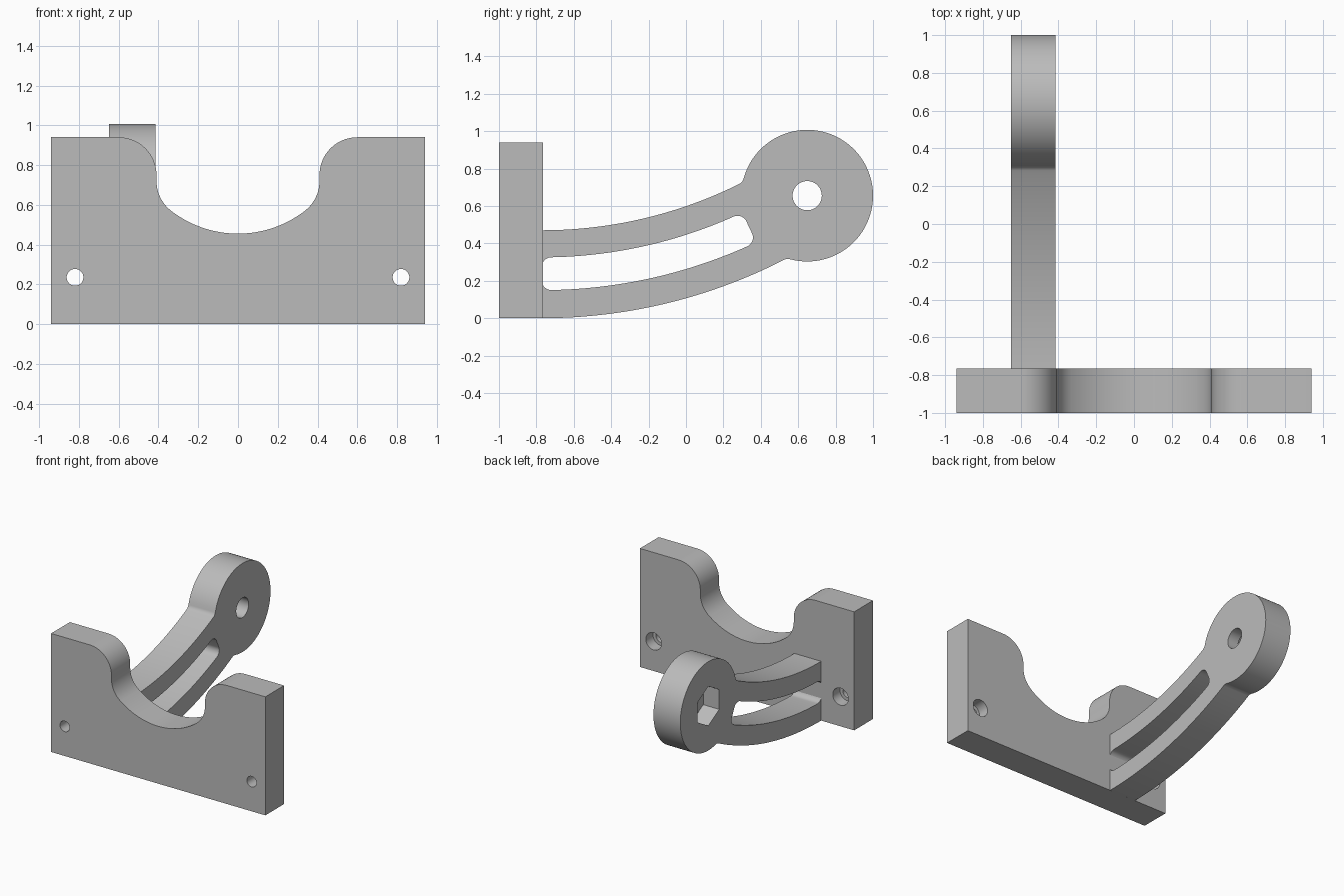
import bpy, bmesh, math
from mathutils import Vector
from mathutils.geometry import intersect_sphere_sphere_2d

if "Cube" in bpy.data.objects:
    bpy.data.objects.remove(bpy.data.objects["Cube"])

grey = bpy.data.materials.new("plain grey")
grey.use_nodes = True
colour = (0.5, 0.5, 0.5, 1)
grey.diffuse_color = colour
grey.node_tree.nodes["Principled BSDF"].inputs["Base Color"].default_value = colour


def arc(centre, r, a0, a1, n=16):
    """Points on a circular arc, angles in radians."""
    steps = [a0 + (a1 - a0) * i / n for i in range(n + 1)]
    return [Vector((centre[0] + r * math.cos(a), centre[1] + r * math.sin(a))) for a in steps]


def circle(centre, r, n=48, turn=0.0):
    return arc(centre, r, turn, turn + math.tau, n)[:-1]


def angle(centre, p):
    return math.atan2(p[1] - centre[1], p[0] - centre[0])


def prism(name, points, axis, start, end):
    """Extrude a profile along x (profile in y, z) or along y (profile in x, z)."""
    clean = [p for i, p in enumerate(points) if (p - points[i - 1]).length > 1e-5]
    place = (lambda p, d: (d, p[0], p[1])) if axis == "x" else (lambda p, d: (p[0], d, p[1]))
    bm = bmesh.new()
    face = bm.faces.new([bm.verts.new(place(p, start)) for p in clean])
    sides = bmesh.ops.extrude_face_region(bm, geom=[face])["geom"]
    offset = Vector(place((0, 0), end - start))
    bmesh.ops.translate(bm, vec=offset, verts=[v for v in sides if isinstance(v, bmesh.types.BMVert)])
    bmesh.ops.recalc_face_normals(bm, faces=bm.faces)
    mesh = bpy.data.meshes.new(name)
    bm.to_mesh(mesh)
    bm.free()
    mesh.materials.append(grey)
    obj = bpy.data.objects.new(name, mesh)
    bpy.context.collection.objects.link(obj)
    return obj


def cut(obj, cutters):
    """Subtract the cutters, apply, and smooth the curved walls."""
    for cutter in cutters:
        mod = obj.modifiers.new("cut", "BOOLEAN")
        mod.operation, mod.solver, mod.object = "DIFFERENCE", "EXACT", cutter
    bpy.context.view_layer.update()
    result = bpy.data.meshes.new_from_object(obj.evaluated_get(bpy.context.evaluated_depsgraph_get()))
    obj.modifiers.clear()
    obj.data = result
    for cutter in cutters:
        bpy.data.objects.remove(cutter)
    bpy.ops.object.select_all(action="DESELECT")
    obj.select_set(True)
    bpy.context.view_layer.objects.active = obj
    bpy.ops.object.shade_smooth_by_angle(angle=math.radians(25))


# Mounting plate: half profile with a rounded cradle, mirrored
FRONT, BACK, HALF, TOP = -1.0, -0.765, 0.94, 0.94
cradle, cradle_r = (0, 1.005), 0.55
corner, corner_r = (0.22, 0.72), 0.19
meet = angle(cradle, corner)
half = arc(cradle, cradle_r, -math.pi / 2, meet, 20)
half += arc(corner, corner_r, meet, 0)
half += arc((0.6, 0.75), 0.19, math.pi, math.pi / 2)
half += [Vector((HALF, TOP)), Vector((HALF, 0))]
plate = prism("mounting_plate", half + [Vector((-p.x, p.y)) for p in reversed(half)], "y", FRONT, BACK)

# Screw holes, widened at the back
cutters = []
for x in (-0.82, 0.82):
    cutters.append(prism("screw_hole", circle((x, 0.235), 0.042), "y", FRONT - 0.1, BACK + 0.1))
    cutters.append(prism("screw_head_recess", circle((x, 0.235), 0.068), "y", BACK - 0.09, BACK + 0.1))
cut(plate, cutters)

# Curved arm with a round head, blended by small fillets
LEFT, RIGHT = -0.415, -0.65
hub, low_r, high_r = Vector((-0.77, 2.84)), 2.84, 2.37
head, head_r, fillet = Vector((0.648, 0.655)), 0.352, 0.05
down = -math.pi / 2


def blend(r):
    return min(intersect_sphere_sphere_2d(hub, r, head, head_r + fillet), key=lambda p: p.x)


low, high = blend(low_r + fillet), blend(high_r - fillet)
a_low, a_high = angle(hub, low), angle(hub, high)
h_low, h_high = angle(head, low), angle(head, high)
outline = [Vector((hub.x - 0.01, 0))] + arc(hub, low_r, down, a_low, 40)
outline += arc(low, fillet, a_low + math.pi, h_low + math.pi, 10)
outline += arc(head, head_r, h_low % math.tau - math.tau, h_high % math.tau, 64)
outline += arc(high, fillet, h_high - math.pi if h_high > 0 else h_high + math.pi, a_high, 10)
outline += arc(hub, high_r, a_high, down, 40) + [Vector((hub.x - 0.01, hub.y - high_r))]
arm = prism("curved_arm", outline, "x", LEFT, RIGHT)

# Long slot that follows the arm, with rounded corners
outer, inner, r = 2.69, 2.515, 0.052
first, last = down - 0.0006, down + math.radians(25.2)
d_out, d_in = math.asin(r / (outer - r)), math.asin(r / (inner + r))


def slot_corner(radius, a, a0, a1):
    return arc(hub + radius * Vector((math.cos(a), math.sin(a))), r, a0, a1, 10)


slot = slot_corner(outer - r, first + d_out, first - math.pi / 2, first + d_out)
slot += arc(hub, outer, first + d_out, last - d_out, 36)
slot += slot_corner(outer - r, last - d_out, last - d_out, last + math.pi / 2)
slot += slot_corner(inner + r, last - d_in, last + math.pi / 2, last - d_in + math.pi)
slot += arc(hub, inner, last - d_in, first + d_in, 36)
slot += slot_corner(inner + r, first + d_in, first + d_in + math.pi, first + 3 * math.pi / 2)

# Bolt hole with a six-sided nut pocket on the right side
cut(arm, [
    prism("arm_slot", slot, "x", LEFT + 0.1, RIGHT - 0.1),
    prism("bolt_hole", circle(head, 0.078), "x", LEFT + 0.1, RIGHT - 0.1),
    prism("nut_pocket", circle(head, 0.157, 6, math.pi / 2), "x", RIGHT + 0.14, RIGHT - 0.1),
])
